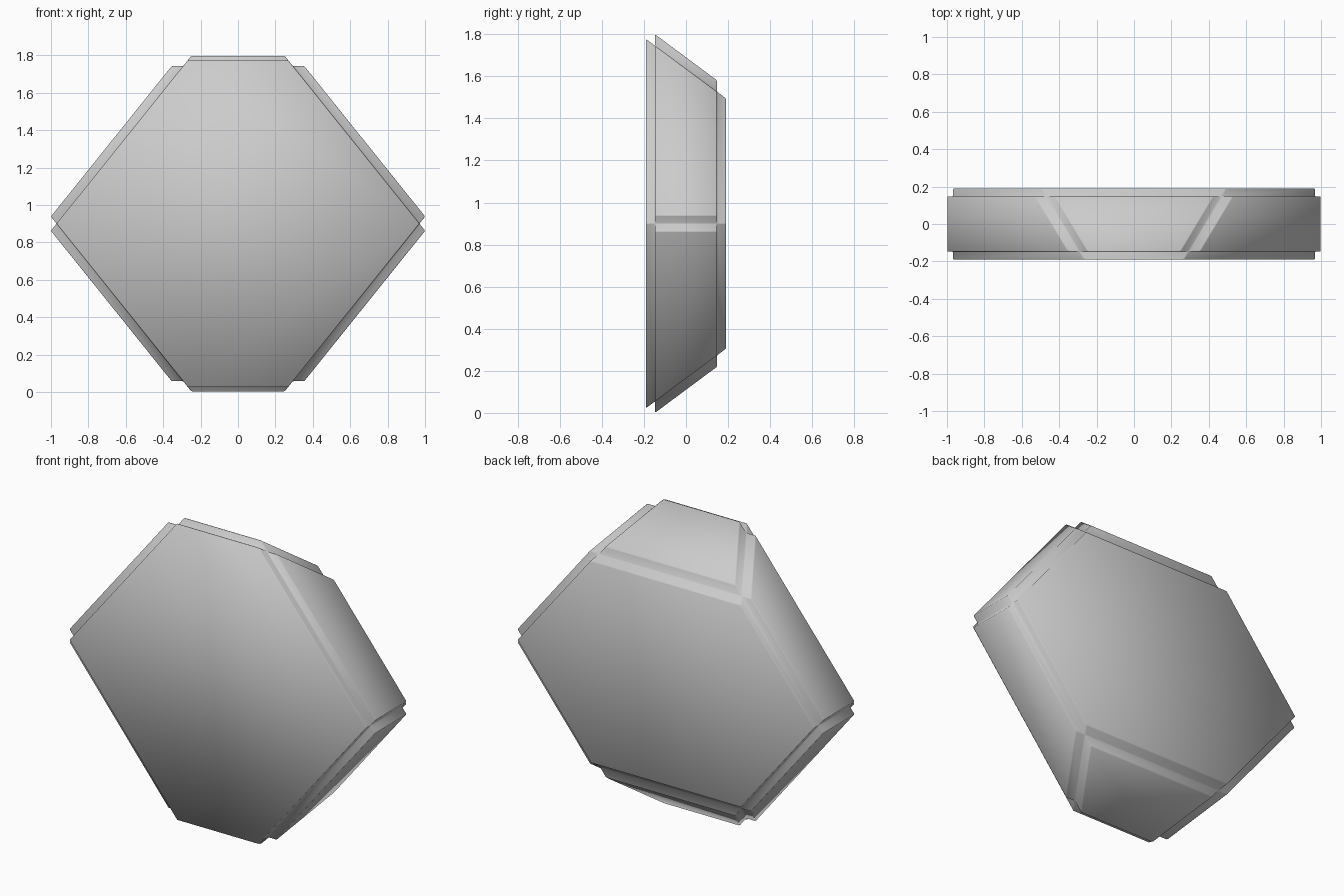
import bpy
import bmesh
from mathutils import Vector

if "Cube" in bpy.data.objects:
    bpy.data.objects.remove(bpy.data.objects["Cube"])

CENTRE = Vector((0, 0, 0.9))


def plane(normal, inner, lift):
    # Face plane: unit normal, core distance, raised panel distance
    return Vector(normal).normalized(), inner, inner + lift


def meet(a, b, c):
    # Point shared by three planes, each given as (normal, distance)
    (n1, d1), (n2, d2), (n3, d3) = a, b, c
    point = d1 * n2.cross(n3) + d2 * n3.cross(n1) + d3 * n1.cross(n2)
    return CENTRE + point / n1.dot(n2.cross(n3))


# Six rim planes in order round the hexagon, then front and back
planes = {}
rim = ["top", "upper_right", "lower_right", "bottom", "lower_left", "upper_left"]
for name, x, z in zip(rim, (0, 1, 1, 0, -1, -1), (1, 1, -1, -1, -1, 1)):
    if x:
        planes[name] = plane((1.245 * x, 0, z), 0.7563, 0.0475)
    else:
        planes[name] = plane((0, 0.743, z), 0.5907, 0.0435)
planes["front"] = plane((0, -1, 0), 0.147, 0.043)
planes["back"] = plane((0, 1, 0), 0.147, 0.043)

# Core corners, each named by the three faces meeting there
corners = [(side, rim[i], rim[(i + 1) % 6]) for side in ("front", "back") for i in range(6)]

bm = bmesh.new()
core = {}
for corner in corners:
    core[corner] = bm.verts.new(meet(*[planes[f][:2] for f in corner]))

# Raised panel on every face; its walls follow the neighbouring core planes
for face, (normal, inner, outer) in planes.items():
    own = [c for c in corners if face in c]
    middle = sum((core[c].co for c in own), Vector()) / len(own)
    u = normal.orthogonal()
    v = normal.cross(u)
    own.sort(key=lambda c: u.angle(core[c].co - middle)
             * (1 if v.dot(core[c].co - middle) > 0 else -1))
    panel = [bm.verts.new(meet(*[(planes[f][0], outer if f == face else planes[f][1])
                                 for f in c])) for c in own]
    bm.faces.new(panel)
    for i in range(len(own)):
        j = (i + 1) % len(own)
        bm.faces.new((core[own[i]], core[own[j]], panel[j], panel[i]))

bmesh.ops.recalc_face_normals(bm, faces=bm.faces)
for f in bm.faces:
    f.smooth = True

mesh = bpy.data.meshes.new("hexagonal_panelled_block")
bm.to_mesh(mesh)
bm.free()
block = bpy.data.objects.new("hexagonal_panelled_block", mesh)
bpy.context.collection.objects.link(block)

# Fine softened edges on panels and grooves
bevel = block.modifiers.new("soft_edges", "BEVEL")
bevel.width = 0.004
bevel.segments = 1
bevel.limit_method = "NONE"
